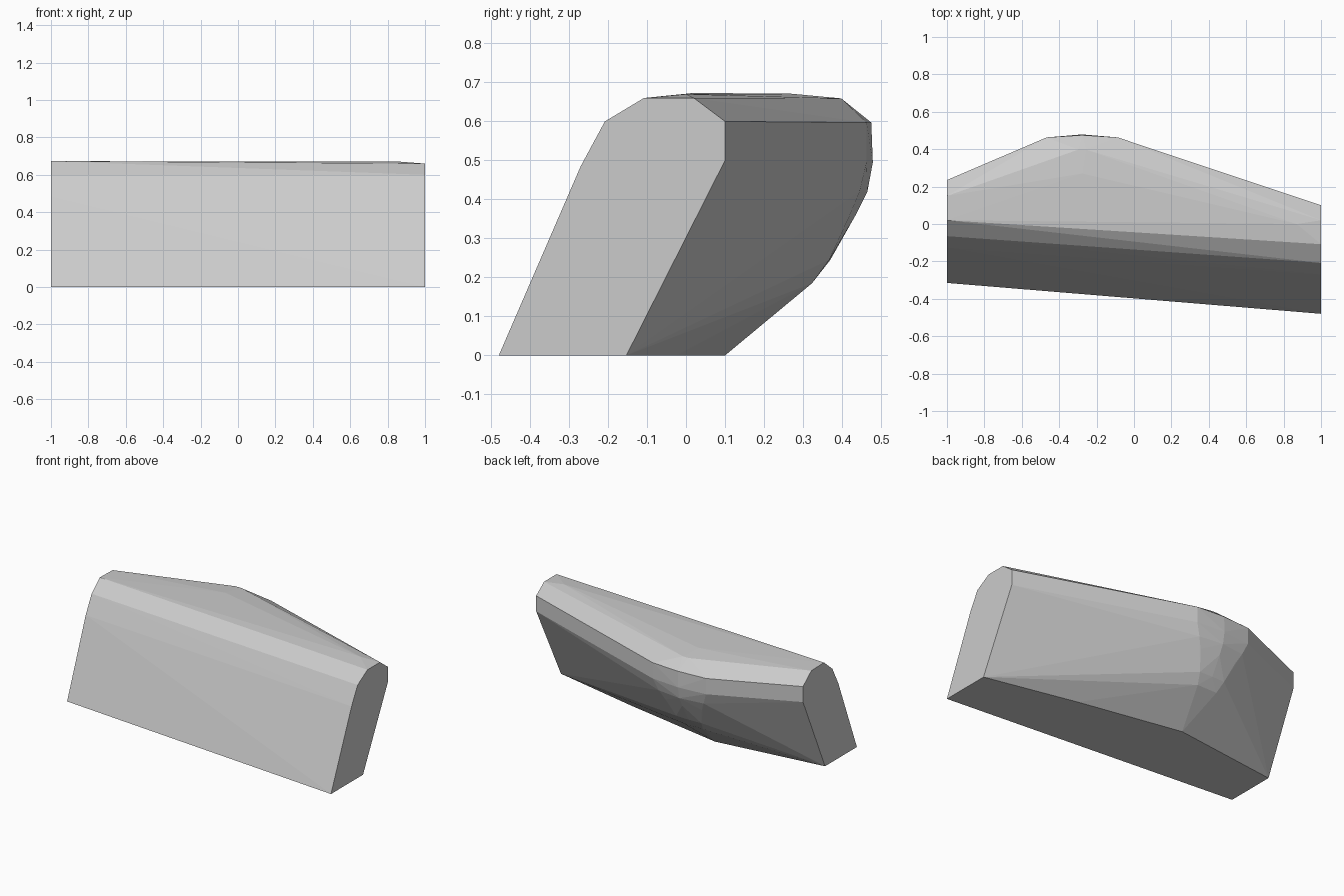
import bpy
import bmesh

# Remove the default cube only
cube = bpy.data.objects.get("Cube")
if cube:
    bpy.data.objects.remove(cube, do_unlink=True)

# One plain grey
grey = bpy.data.materials.new("light grey")
grey.diffuse_color = (0.6, 0.6, 0.6, 1)
grey.use_nodes = True
grey.node_tree.nodes["Principled BSDF"].inputs["Base Color"].default_value = (0.6, 0.6, 0.6, 1)

# Slanted end sections (y, z)
right_end = [(-0.315, 0), (-0.125, 0.485), (-0.065, 0.6), (0.02, 0.673),
             (0.15, 0.67), (0.235, 0.6), (0.235, 0.5), (0.01, 0)]
left_end = [(-0.48, 0), (-0.27, 0.485), (-0.208, 0.6), (-0.108, 0.66),
            (0.02, 0.66), (0.10, 0.6), (0.10, 0.5), (-0.153, 0)]

# Rear bulge: (y, z, half width, setback of its sides)
BULGE_X = -0.277
bulge = [(0.10, 0, 0, 0), (0.323, 0.185, 0.07, 0), (0.37, 0.245, 0.09, 0.003),
         (0.435, 0.36, 0.13, 0.015), (0.465, 0.42, 0.16, 0.02),
         (0.479, 0.495, 0.19, 0.016), (0.475, 0.597, 0.19, 0.012),
         (0.398, 0.659, 0.02, 0), (0.27, 0.671, 0, 0)]

points = [(-1, y, z) for y, z in right_end] + [(1, y, z) for y, z in left_end]
for y, z, half, setback in bulge:
    points.append((BULGE_X, y, z))
    if half:
        points += [(BULGE_X + side * half, y - setback, z) for side in (-1, 1)]
# Soft bow of the lower rear edge and the shallow top crown
points += [(0.4, -0.025, 0), (0.87, 0.0, 0.67)]

# Wrap the sections in one faceted skin
bm = bmesh.new()
for p in points:
    bm.verts.new(p)
hull = bmesh.ops.convex_hull(bm, input=bm.verts)
loose = {g for g in hull["geom_interior"] + hull["geom_unused"]
         if isinstance(g, bmesh.types.BMVert)}
bmesh.ops.delete(bm, geom=list(loose), context='VERTS')
bmesh.ops.dissolve_limit(bm, angle_limit=0.01, verts=bm.verts, edges=bm.edges)
bmesh.ops.recalc_face_normals(bm, faces=bm.faces)

mesh = bpy.data.meshes.new("faceted_block")
bm.to_mesh(mesh)
bm.free()
mesh.materials.append(grey)
block = bpy.data.objects.new("faceted_block", mesh)
bpy.context.collection.objects.link(block)
